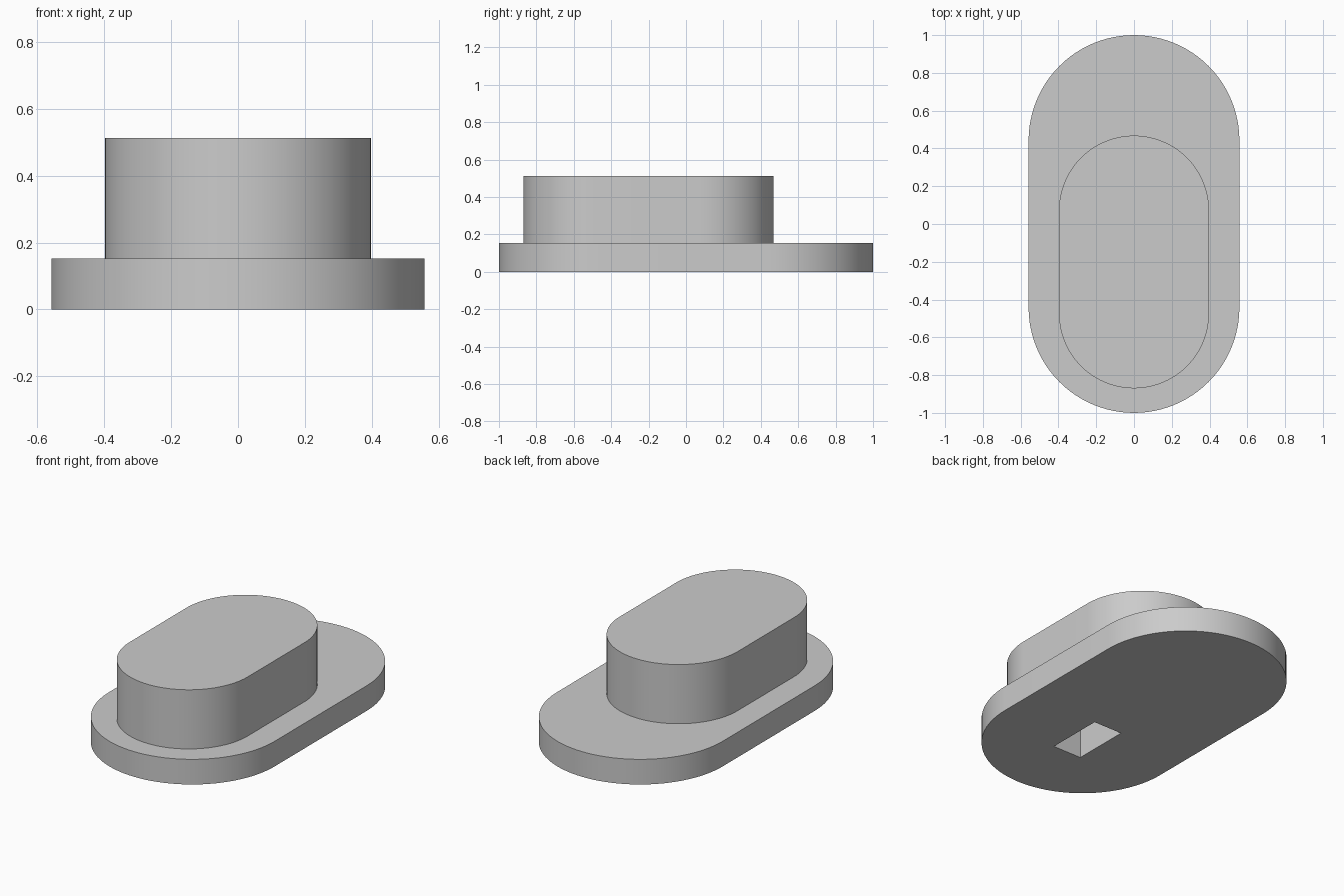
import bpy
import bmesh
from math import cos, sin, pi, radians

default = bpy.data.objects.get("Cube")
if default:
    bpy.data.objects.remove(default, do_unlink=True)

grey = bpy.data.materials.new("plain grey")
grey.use_nodes = True
colour = (0.6, 0.6, 0.6, 1)
grey.diffuse_color = colour
grey.node_tree.nodes["Principled BSDF"].inputs["Base Color"].default_value = colour


def prism(name, outline, z0, z1):
    """Extrude a closed outline from z0 up to z1."""
    bm = bmesh.new()
    face = bm.faces.new([bm.verts.new((x, y, z0)) for x, y in outline])
    top = bmesh.ops.extrude_face_region(bm, geom=[face])["geom"]
    verts = [v for v in top if isinstance(v, bmesh.types.BMVert)]
    bmesh.ops.translate(bm, verts=verts, vec=(0, 0, z1 - z0))
    bmesh.ops.recalc_face_normals(bm, faces=bm.faces[:])
    mesh = bpy.data.meshes.new(name)
    bm.to_mesh(mesh)
    bm.free()
    mesh.materials.append(grey)
    obj = bpy.data.objects.new(name, mesh)
    bpy.context.collection.objects.link(obj)
    return obj


def stadium(radius, y_front, y_back, steps=48):
    """Outline with straight sides and a half circle at each end."""
    points = []
    for centre, start in ((y_back - radius, 0), (y_front + radius, pi)):
        for i in range(steps + 1):
            a = start + pi * i / steps
            points.append((radius * cos(a), centre + radius * sin(a)))
    return points


def rectangle(width, y_front, y_back):
    w = width / 2
    return [(-w, y_front), (w, y_front), (w, y_back), (-w, y_back)]


# Wide base plate and the raised block set towards the front
base = prism("base_plate", stadium(0.558, -1, 1), 0, 0.153)
block = prism("raised_block", stadium(0.397, -0.87, 0.468), 0.153, 0.513)

# Rectangular socket cut up from the underside through the plate into the block
cutter = prism("socket_cutter", rectangle(0.19, -0.575, -0.225), -0.1, 0.36)
cutter.hide_render = True

for obj in (base, block):
    cut = obj.modifiers.new("socket", 'BOOLEAN')
    cut.operation = 'DIFFERENCE'
    cut.solver = 'EXACT'
    cut.object = cutter
    bpy.ops.object.select_all(action='DESELECT')
    obj.select_set(True)
    bpy.context.view_layer.objects.active = obj
    bpy.ops.object.modifier_apply(modifier=cut.name)
    bpy.ops.object.shade_smooth_by_angle(angle=radians(30))

bpy.data.objects.remove(cutter, do_unlink=True)
